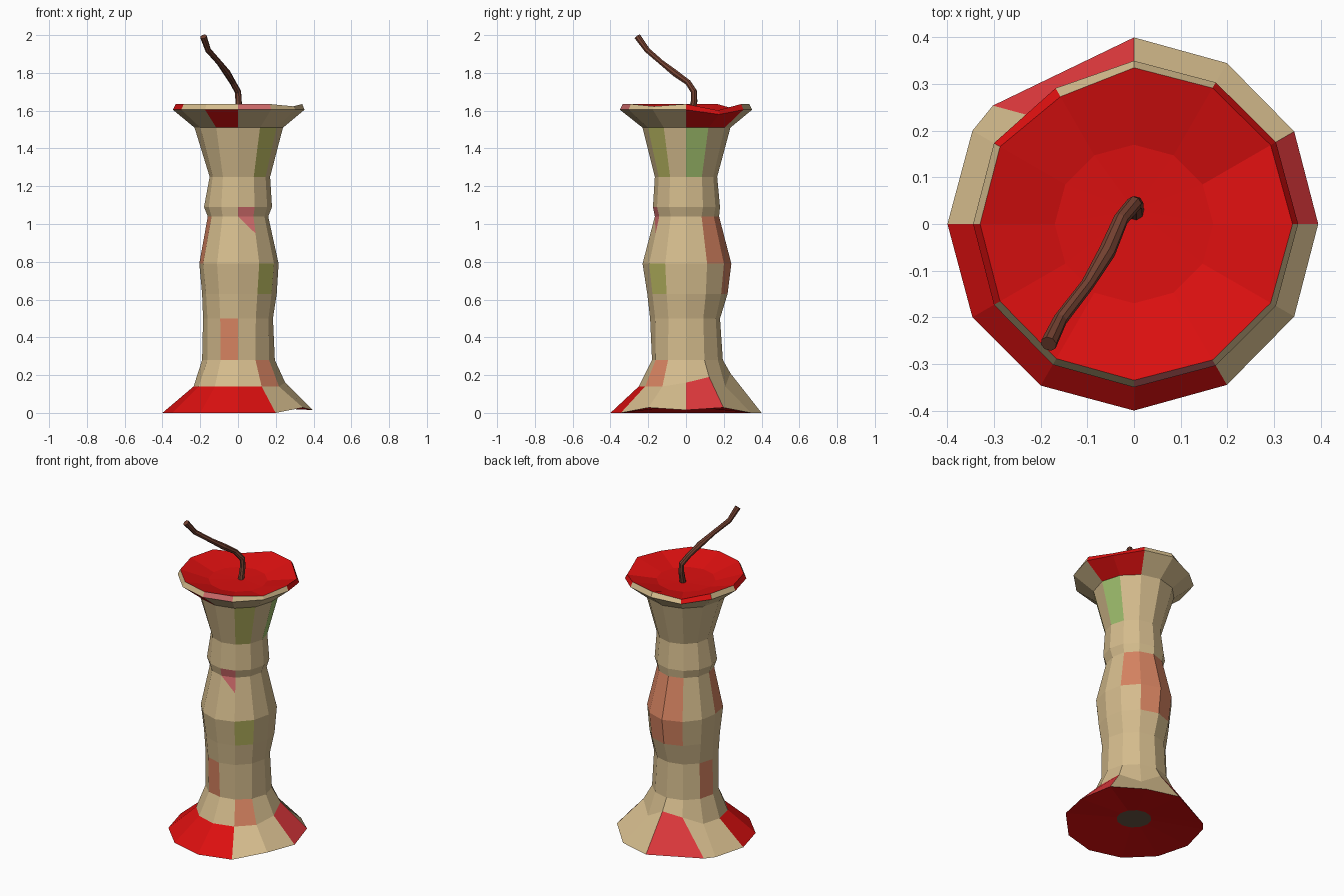
import bpy, bmesh, math
from mathutils import Vector

if "Cube" in bpy.data.objects:
    bpy.data.objects.remove(bpy.data.objects["Cube"])

N = 12  # sides; sector k spans 30k..30k+30 degrees from +x


def material(name, rgb):
    m = bpy.data.materials.new(name)
    m.diffuse_color = (*rgb, 1)
    m.use_nodes = True
    m.node_tree.nodes["Principled BSDF"].inputs["Base Color"].default_value = m.diffuse_color
    return m


COLOURS = {
    "flesh beige": (.66, .50, .265),
    "skin red": (.72, .005, .005),
    "pale red": (.74, .04, .045),
    "salmon": (.68, .23, .12),
    "dusty pink": (.64, .15, .15),
    "olive": (.47, .46, .115),
    "soft green": (.34, .51, .15),
    "stem brown": (.17, .052, .03),
    "dark base brown": (.15, .10, .058),
}
MATS = {n: material(n, c) for n, c in COLOURS.items()}
NAMES = list(COLOURS)

# z, then radius towards +x, +y, -x, -y
RINGS = [
    (.03, .10, .10, .10, .10),       # 0 recess under the base
    (.0, .395, .40, .40, .40),       # 1 base edge
    (.14, .25, .235, .235, .25),     # 2
    (.28, .195, .195, .19, .18),     # 3
    (.50, .185, .18, .185, .19),     # 4
    (.63, .205, .22, .19, .205),     # 5
    (.79, .215, .24, .205, .23),     # 6
    (1.04, .16, .175, .16, .165),    # 7
    (1.09, .18, .18, .18, .175),     # 8
    (1.25, .17, .165, .15, .165),    # 9
    (1.51, .238, .235, .23, .23),    # 10
    (1.605, .352, .35, .345, .35),   # 11 rim bottom
    (1.635, .34, .335, .33, .335),   # 12 rim top
    (1.585, .17, .17, .17, .17),     # 13 dish floor
]
# Small irregularities: (ring, vertex) -> (radius, z, degrees) offsets
TWEAKS = {
    (1, 0): (0, .015, 0), (1, 1): (0, .028, 0), (1, 11): (0, .028, 0),
    (1, 4): (-.005, 0, 20),
    (2, 1): (0, .05, 0), (2, 3): (0, .07, 0), (2, 4): (0, .05, 0),
    (2, 0): (0, .02, 0),
    (11, 1): (0, -.025, 0), (12, 1): (0, -.033, 0),
    (11, 4): (-.012, -.02, 0), (12, 4): (-.018, -.03, 0),
    (12, 11): (0, -.012, 0),
}
# Colour patches: (band, colour, sectors)
PATCHES = [
    (1, "skin red", (6, 7, 8, 9)), (1, "pale red", (0, 3)),
    (2, "salmon", (10,)), (3, "salmon", (8, 5)),
    (5, "olive", (10,)), (5, "salmon", (2, 3)),
    (6, "salmon", (1, 2, 3, 6)), (7, "dusty pink", (9,)),
    (9, "olive", (10,)), (9, "soft green", (0,)),
    (10, "skin red", (0, 1, 8)),
    (11, "skin red", (0, 1, 4, 6)), (11, "dusty pink", (9,)),
    (0, "skin red", range(N)), (12, "skin red", range(N)),
]
PAINT = {(b, s): NAMES.index(c) for b, c, secs in PATCHES for s in secs}

# Apple core: stacked twelve-sided rings
bm = bmesh.new()
rows = []
for i, (z, *rad) in enumerate(RINGS):
    row = []
    for k in range(N):
        q, t = divmod(k, 3)
        r = rad[q] * (1 - t / 3) + rad[(q + 1) % 4] * t / 3
        dr, dz, da = TWEAKS.get((i, k), (0, 0, 0))
        a = math.radians(30 * k + da)
        row.append(bm.verts.new(((r + dr) * math.cos(a), (r + dr) * math.sin(a), z + dz)))
    rows.append(row)


def face(verts, index):
    f = bm.faces.new(verts)
    f.material_index = index
    return f


for i in range(len(rows) - 1):
    for k in range(N):
        j = (k + 1) % N
        a, b, c, d = rows[i][k], rows[i][j], rows[i + 1][j], rows[i + 1][k]
        if (i, k) == (6, 9):  # pointed tip of the pink spot
            p = bm.verts.new(c.co.lerp(b.co, .36))
            face((d, p, c), NAMES.index("dusty pink"))
            face((a, b, p, d), 0)
        else:
            face((a, b, c, d), PAINT.get((i, k), 0))

# Base recess and dish floor
face(rows[0][::-1], NAMES.index("dark base brown"))
mid = bm.verts.new((0, .03, 1.58))
for k in range(N):
    face((rows[-1][k], rows[-1][(k + 1) % N], mid), NAMES.index("skin red"))

me = bpy.data.meshes.new("apple_core")
bm.to_mesh(me)
bm.free()
for n in NAMES:
    me.materials.append(MATS[n])
core = bpy.data.objects.new("apple_core", me)
bpy.context.collection.objects.link(core)

# Stem: eight-sided tube swept along a bent path
PATH = [(.003, .025, 1.57, 1.1), (.003, .043, 1.65, 1.0), (0, .043, 1.70, 1.0),
        (-.028, .01, 1.75, .95), (-.058, -.06, 1.80, 1.1), (-.10, -.13, 1.855, .85),
        (-.158, -.205, 1.92, .9), (-.183, -.257, 1.992, 1.05)]
pts = [Vector(p[:3]) for p in PATH]
S = 8
bm = bmesh.new()
tube = []
for i, p in enumerate(pts):
    t = (pts[min(i + 1, len(pts) - 1)] - pts[max(i - 1, 0)]).normalized()
    u = t.cross(Vector((.8, -.6, 0))).normalized()
    v = t.cross(u)
    r = .017 * PATH[i][3]
    tube.append([bm.verts.new(p + r * (u * math.cos(2 * math.pi * k / S) + v * math.sin(2 * math.pi * k / S)))
                 for k in range(S)])
for lo, hi in zip(tube, tube[1:]):
    for k in range(S):
        j = (k + 1) % S
        bm.faces.new((lo[k], lo[j], hi[j], hi[k]))
bm.faces.new(tube[0][::-1])
bm.faces.new(tube[-1])
bmesh.ops.recalc_face_normals(bm, faces=bm.faces)
me = bpy.data.meshes.new("stem")
bm.to_mesh(me)
bm.free()
me.materials.append(MATS["stem brown"])
stem = bpy.data.objects.new("stem", me)
bpy.context.collection.objects.link(stem)
